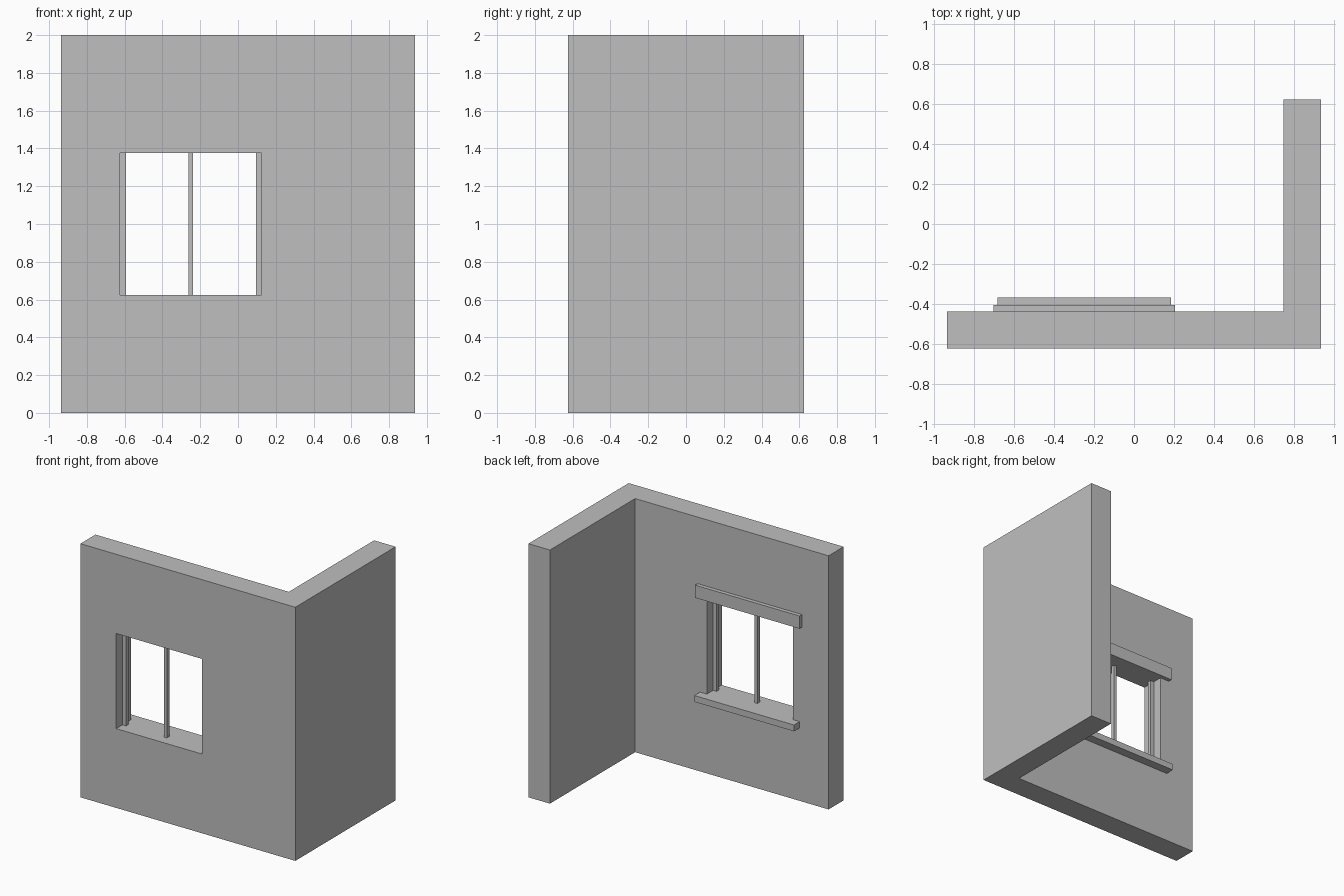
import bpy, bmesh

if "Cube" in bpy.data.objects:
    bpy.data.objects.remove(bpy.data.objects["Cube"])

grey = bpy.data.materials.new("plaster grey")
grey.diffuse_color = (0.52, 0.52, 0.52, 1)
grey.use_nodes = True
grey.node_tree.nodes["Principled BSDF"].inputs["Base Color"].default_value = grey.diffuse_color


def finish(name, bm):
    bmesh.ops.recalc_face_normals(bm, faces=bm.faces)
    mesh = bpy.data.meshes.new(name)
    bm.to_mesh(mesh)
    bm.free()
    mesh.materials.append(grey)
    ob = bpy.data.objects.new(name, mesh)
    bpy.context.collection.objects.link(ob)
    return ob


def prism(name, outline, z0, z1):
    """Upright solid from a plan outline."""
    bm = bmesh.new()
    face = bm.faces.new([bm.verts.new((x, y, z0)) for x, y in outline])
    top = bmesh.ops.extrude_face_region(bm, geom=[face])["geom"]
    verts = [v for v in top if isinstance(v, bmesh.types.BMVert)]
    bmesh.ops.translate(bm, verts=verts, vec=(0, 0, z1 - z0))
    return finish(name, bm)


def box(name, x0, x1, y0, y1, z0, z1):
    return prism(name, [(x0, y0), (x1, y0), (x1, y1), (x0, y1)], z0, z1)


W, D, T = 0.9375, 0.625, 0.1875       # half width, half depth, wall thickness
inner = -D + T                        # inside face of the front wall
L, R, B, H = -0.625, 0.125, 0.625, 1.375   # window opening

# L-shaped corner wall with the window opening cut through
wall = prism("corner_wall", [(-W, -D), (W, -D), (W, D), (W - T, D),
                             (W - T, inner), (-W, inner)], 0, 2)
cutter = box("window_cutter", L, R, -D - 0.1, inner + 0.1, B, H)
cut = wall.modifiers.new("window_opening", 'BOOLEAN')
cut.operation = 'DIFFERENCE'
cut.solver = 'EXACT'
cut.object = cutter
bpy.context.view_layer.objects.active = wall
bpy.ops.object.modifier_apply(modifier=cut.name)
bpy.data.objects.remove(cutter)

# Window posts and centre mullion, set mid-depth in the wall
mid = -D + T / 2
for name, x0, x1 in (("left_post", L, L + 0.031),
                     ("right_post", R - 0.031, R),
                     ("centre_mullion", -0.262, -0.238)):
    box(name, x0, x1, mid - 0.0156, mid + 0.0156, B, H)

# Inside trim above and below the opening
box("window_header", L - 0.08, R + 0.08, inner, inner + 0.031, H, H + 0.1)
box("window_sill", L - 0.06, R + 0.06, inner, inner + 0.07, B - 0.05, B)
